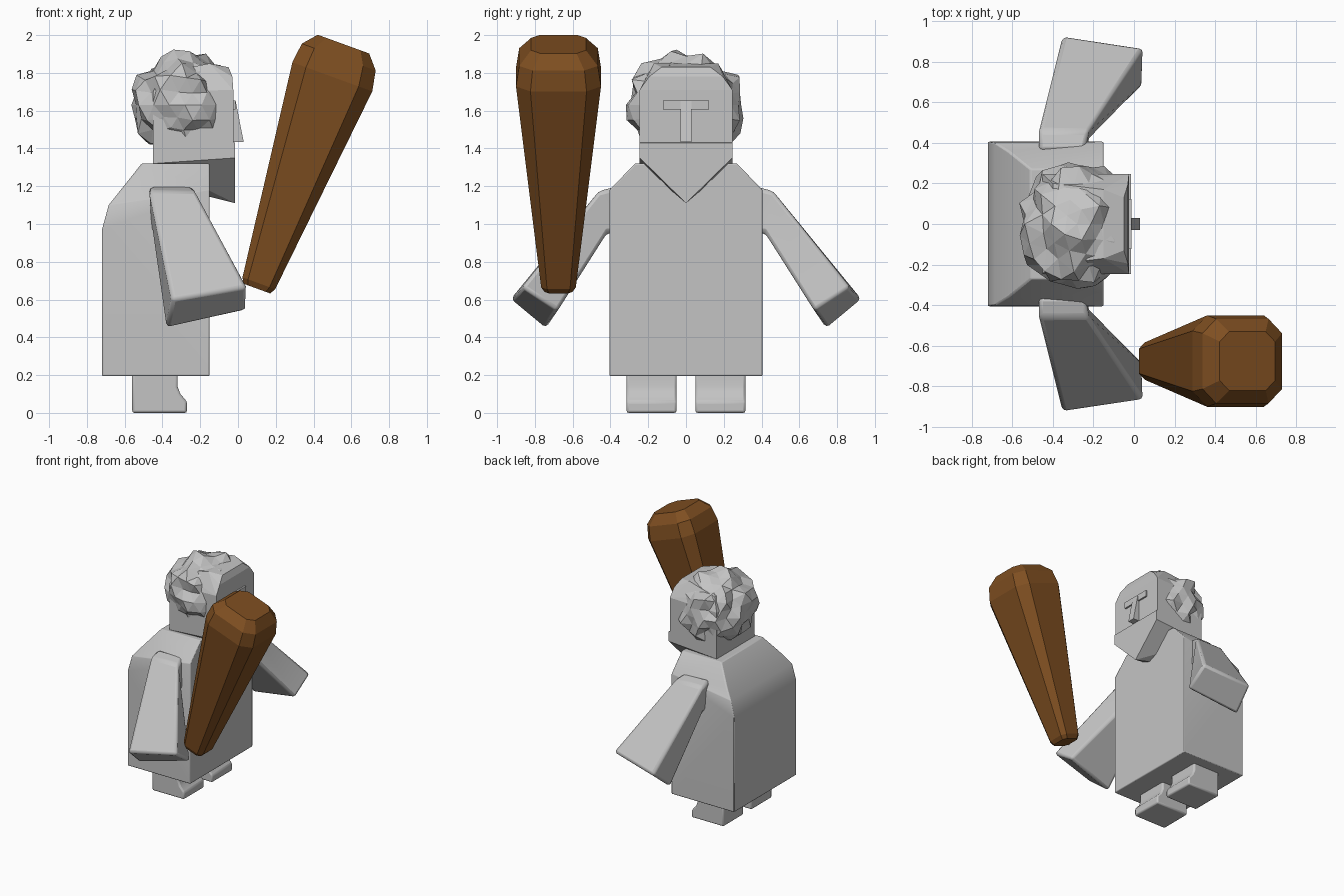
import bpy, bmesh, math, random
from mathutils import Vector

if "Cube" in bpy.data.objects:
    bpy.data.objects.remove(bpy.data.objects["Cube"])

random.seed(4)


def material(name, rgb):
    m = bpy.data.materials.new(name)
    m.diffuse_color = (*rgb, 1)
    m.use_nodes = True
    m.node_tree.nodes["Principled BSDF"].inputs["Base Color"].default_value = m.diffuse_color
    return m


GREY = material("light grey", (0.55, 0.55, 0.55))
BROWN = material("wood brown", (0.21, 0.077, 0.015))


def finish(name, bm, mat, bevel=0.0, segments=2, smooth=30):
    bmesh.ops.recalc_face_normals(bm, faces=bm.faces)
    me = bpy.data.meshes.new(name)
    bm.to_mesh(me)
    bm.free()
    me.materials.append(mat)
    ob = bpy.data.objects.new(name, me)
    bpy.context.collection.objects.link(ob)
    if smooth:
        me.shade_smooth()
        me.set_sharp_from_angle(angle=math.radians(smooth))
    if bevel:
        mod = ob.modifiers.new("bevel", 'BEVEL')
        mod.width, mod.segments = bevel, segments
        mod.limit_method, mod.angle_limit = 'ANGLE', math.radians(25)
    return ob


def hull(name, half_points, mat, **kw):
    """Convex solid from points on the +y side, mirrored to -y."""
    bm = bmesh.new()
    for x, y, z in half_points:
        for s in ((1, -1) if y else (1,)):
            bm.verts.new((x, s * y, z))
    r = bmesh.ops.convex_hull(bm, input=bm.verts)
    spare = [e for e in r["geom_interior"] if isinstance(e, bmesh.types.BMVert)]
    bmesh.ops.delete(bm, geom=spare, context='VERTS')
    bmesh.ops.dissolve_limit(bm, angle_limit=0.02, verts=bm.verts, edges=bm.edges)
    return finish(name, bm, mat, **kw)


def loft(name, rings, mat, **kw):
    """Skin over a list of equal-sized rings, with end caps."""
    bm = bmesh.new()
    rows = [[bm.verts.new(p) for p in ring] for ring in rings]
    n = len(rows[0])
    for a, b in zip(rows, rows[1:]):
        for i in range(n):
            j = (i + 1) % n
            bm.faces.new((a[i], a[j], b[j], b[i]))
    bm.faces.new(rows[0])
    bm.faces.new(rows[-1])
    return finish(name, bm, mat, **kw)


# body: tall block with sloped shoulders and back
hull("body", [(-.72, .405, .195), (-.15, .405, .195), (-.72, .405, .97),
              (-.685, .40, 1.10), (-.15, .405, 1.18), (-.62, .36, 1.18),
              (-.51, .27, 1.32), (-.15, .27, 1.32)], GREY, bevel=.03)

for side, s in (("left", 1), ("right", -1)):
    # legs: boot profile pulled sideways
    boot = [(-.56, 0), (-.27, 0), (-.27, .06), (-.305, .1), (-.32, .14),
            (-.32, .23), (-.56, .23)]
    loft(side + "_leg", [[(x, s * y, z) for x, z in boot] for y in (.05, .315)],
         GREY, bevel=.012)
    # sleeves: flare from the shoulder to a wide cuff
    shoulder = [(-.47, .36, 1.2), (-.24, .36, 1.2), (-.24, .36, .96), (-.46, .36, .96)]
    upper = [(-.47, .46, 1.175), (-.22, .46, 1.175), (-.22, .42, .95), (-.45, .42, .95)]
    cuff = [(-.35, .93, .60), (.05, .87, .665), (.045, .68, .54), (-.38, .745, .445)]
    loft(side + "_arm", [[(x, s * y, z) for x, y, z in r]
                         for r in (shoulder, upper, cuff)], GREY, bevel=.022)

# head, and pointed beard wrapped around the jaw
hull("head", [(-.45, .245, 1.36), (-.025, .245, 1.36), (-.45, .245, 1.7),
              (-.025, .245, 1.71), (-.03, .195, 1.78), (-.05, .13, 1.83),
              (-.4, .2, 1.8), (-.15, .17, 1.85)], GREY, smooth=0)
hull("beard", [(-.015, .245, 1.43), (-.015, .245, 1.35), (-.015, 0, 1.11),
               (-.45, .245, 1.48), (-.45, .245, 1.32), (-.45, 0, 1.22)], GREY, smooth=0)

# brow bar and wedge nose
hull("brow", [(-.04, .122, 1.605), (-.012, .122, 1.605),
              (-.04, .122, 1.655), (-.012, .122, 1.655)], GREY, smooth=0)
hull("nose", [(-.04, .03, 1.435), (.03, .03, 1.435), (-.04, .03, 1.65),
              (-.012, .03, 1.65)], GREY, smooth=0)

# hair: jagged ball, flattened against the face
bm = bmesh.new()
bmesh.ops.create_icosphere(bm, subdivisions=3, radius=1)
for v in bm.verts:
    k = random.uniform(.89, 1.11)
    p = v.co * k
    v.co = (min(-.28 + .275 * p.x, -.045), .31 * p.y, max(1.63 + .275 * p.z, 1.42))
finish("hair", bm, GREY, smooth=0)

# club: tapered, chamfered square bar leaning forward
axis = Vector((math.sin(math.radians(20)), 0, math.cos(math.radians(20))))
across = Vector((axis.z, 0, -axis.x))
base = Vector((.1, -.675, .658))
corner = [(1, .66), (.66, 1), (-.66, 1), (-1, .66),
          (-1, -.66), (-.66, -1), (.66, -1), (1, -.66)]
rings = []
for t, h, shift in ((0, .075, 0), (.03, .092, 0), (1.19, .225, -.008),
                    (1.30, .208, -.012), (1.373, .145, -.012)):
    c = base + axis * t + across * shift
    rings.append([c + across * (h * a) + Vector((0, h * b, 0)) for a, b in corner])
loft("club", rings, BROWN, smooth=0)
